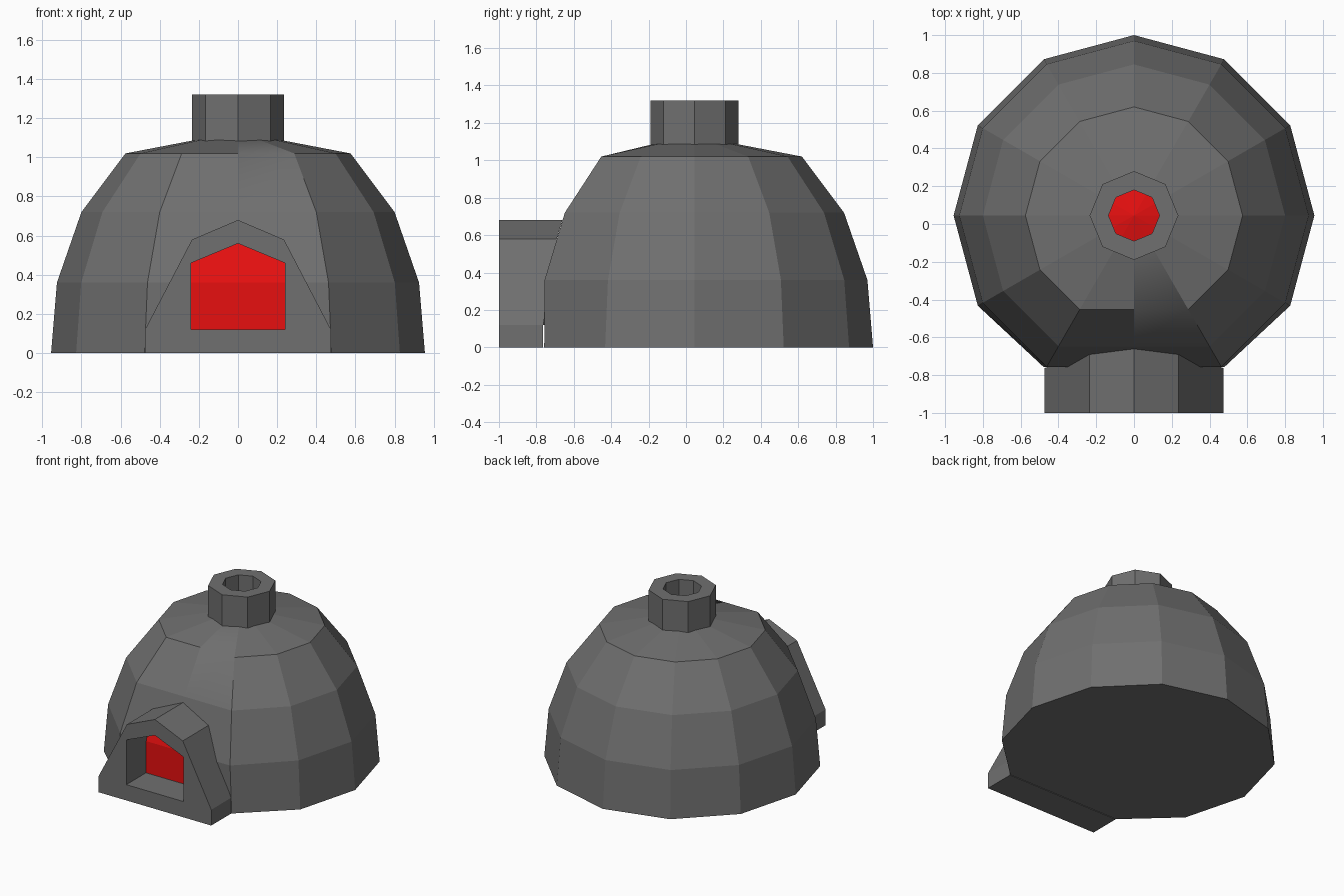
import bpy, bmesh, math

if "Cube" in bpy.data.objects:
    bpy.data.objects.remove(bpy.data.objects["Cube"])

CY = 0.045  # dome axis in y


def material(name, rgb):
    m = bpy.data.materials.new(name)
    m.diffuse_color = (*rgb, 1)
    m.use_nodes = True
    m.node_tree.nodes["Principled BSDF"].inputs["Base Color"].default_value = m.diffuse_color
    return m


stone = material("dark_grey_stone", (0.16, 0.16, 0.16))
ember = material("ember_red", (0.8, 0.005, 0.005))


def finish(name, bm, *mats):
    bmesh.ops.recalc_face_normals(bm, faces=bm.faces)
    me = bpy.data.meshes.new(name)
    bm.to_mesh(me)
    bm.free()
    for m in mats:
        me.materials.append(m)
    ob = bpy.data.objects.new(name, me)
    bpy.context.collection.objects.link(ob)
    return ob


def ring(bm, r, z, n, front=-9):
    out = []
    for i in range(n):
        a = 2 * math.pi * i / n
        out.append(bm.verts.new((r * math.cos(a), max(CY + r * math.sin(a), front), z)))
    return out


def bridge(bm, a, b):
    n = len(a)
    return [bm.faces.new((a[i], a[(i + 1) % n], b[(i + 1) % n], b[i])) for i in range(n)]


# Dome: twelve sides, front flattened to the chord, red cap inside the chimney
bm = bmesh.new()
profile = [(0.955, 0), (0.925, 0.36), (0.80, 0.72), (0.575, 1.02), (0.19, 1.094)]
rings = [ring(bm, r, z, 12, max(CY - r * math.sin(math.pi / 3), -0.758)) if z < 1.05
         else ring(bm, r, z, 12) for r, z in profile]
bm.faces.new(rings[0])
for j, (a, b) in enumerate(zip(rings, rings[1:])):
    faces = bridge(bm, a, b)
    faces[9].smooth = j >= 2      # the wedge right of the front is softly shaded
tip = bm.verts.new((0, CY, 1.13))
for i in range(12):
    f = bm.faces.new((rings[-1][i], rings[-1][(i + 1) % 12], tip))
    f.material_index = 1
    f.smooth = i == 9
finish("dome", bm, stone, ember)

# Chimney: hollow octagonal tube
bm = bmesh.new()
loops = [ring(bm, r, z, 8) for r, z in
         [(0.235, 1.06), (0.235, 1.32), (0.135, 1.32), (0.135, 1.06)]]
for i in range(4):
    bridge(bm, loops[i], loops[(i + 1) % 4])
finish("chimney", bm, stone)

# Sill slab in front of the doorway
bm = bmesh.new()
bmesh.ops.create_cube(bm, size=1)
for v in bm.verts:
    v.co = (v.co.x * 0.95, -0.882 + v.co.y * 0.236, 0.06 + v.co.z * 0.12)
finish("door_sill", bm, stone)


# Front surface of the dome at a given height
def dome_y(z):
    return -0.757 + max(0, z - 0.36) * 0.3


# Doorway arch: extruded gabled band whose back follows the dome
bm = bmesh.new()
outer = [(-0.475, 0.12), (-0.235, 0.58), (0, 0.68), (0.235, 0.58), (0.475, 0.12)]
inner = [(0.24, 0.12), (0.24, 0.46), (0, 0.56), (-0.24, 0.46), (-0.24, 0.12)]
band = outer + inner
front = [bm.verts.new((x, -1, z)) for x, z in band]
back = [bm.verts.new((x, dome_y(z) - (0.006 if abs(x) > 0.4 else 0), z)) for x, z in band]
bridge(bm, front, back)
for side in (front, back):
    for i in range(4):
        bm.faces.new((side[i], side[i + 1], side[8 - i], side[9 - i]))
finish("doorway_arch", bm, stone)

# Glowing panel lying on the dome inside the doorway
bm = bmesh.new()
rows = [[bm.verts.new((x, dome_y(z) - 0.004, z)) for x, z in pts] for pts in (
    [(-0.24, 0.12), (0.24, 0.12)], [(-0.24, 0.36), (0.24, 0.36)],
    [(-0.24, 0.46), (0, 0.56), (0.24, 0.46)])]
bm.faces.new((*rows[0], rows[1][1], rows[1][0]))
bm.faces.new((*rows[1], *reversed(rows[2])))
for f in bm.faces:
    f.normal_update()
    if f.normal.y > 0:
        f.normal_flip()
me = bpy.data.meshes.new("glowing_panel")
bm.to_mesh(me)
bm.free()
me.materials.append(ember)
bpy.context.collection.objects.link(bpy.data.objects.new("glowing_panel", me))
